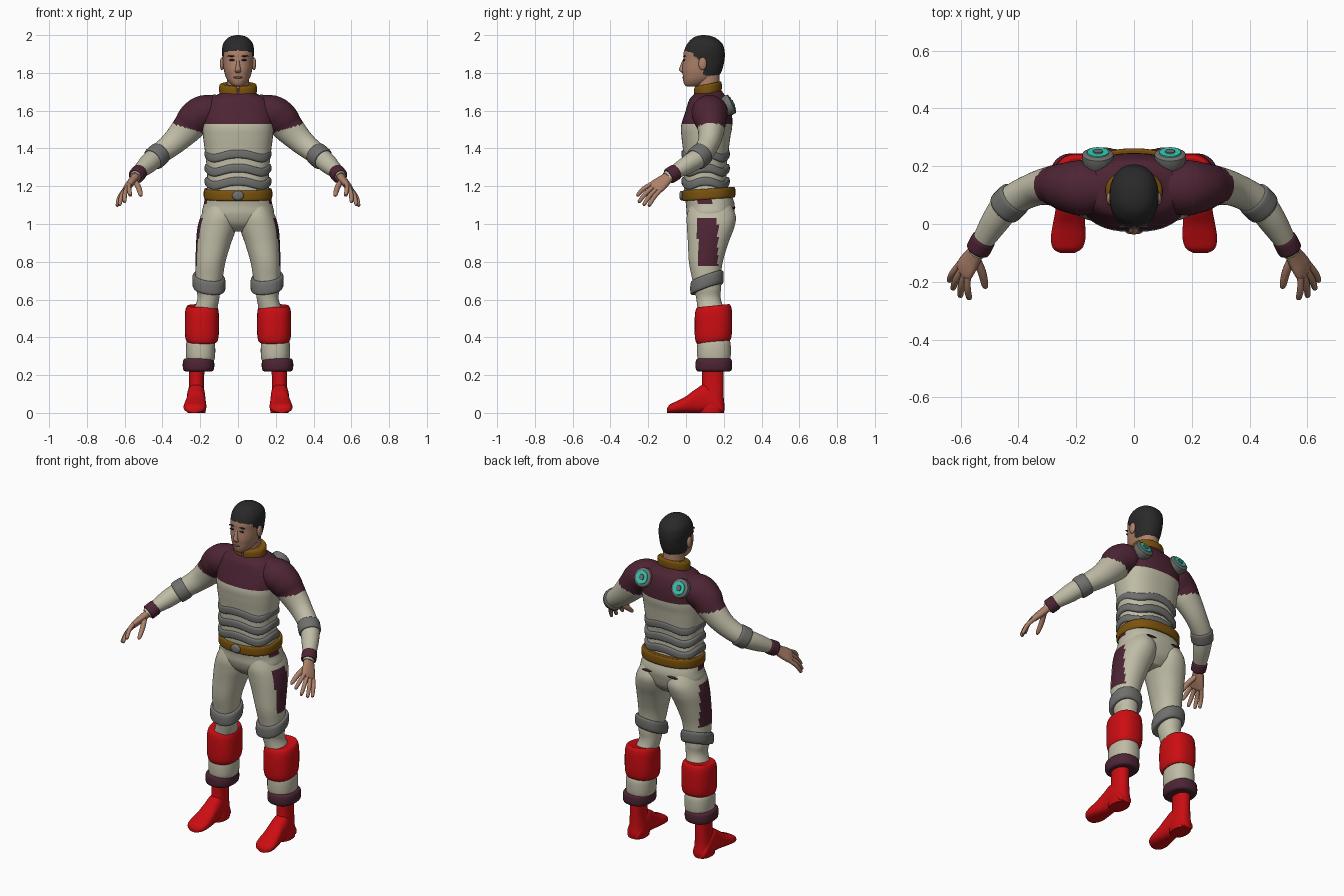
import bpy, bmesh, math
from mathutils import Vector

if "Cube" in bpy.data.objects:
    bpy.data.objects.remove(bpy.data.objects["Cube"])


def material(name, r, g, b):
    m = bpy.data.materials.new(name)
    m.use_nodes = True
    m.diffuse_color = (r, g, b, 1)
    bsdf = m.node_tree.nodes["Principled BSDF"]
    bsdf.inputs["Base Color"].default_value = (r, g, b, 1)
    bsdf.inputs["Roughness"].default_value = 0.7
    return m


maroon = material("maroon cloth", .075, .018, .034)
cream = material("cream cloth", .52, .5, .38)
grey = material("grey armour", .16, .16, .155)
gold = material("dark gold", .2, .085, .004)
red = material("red", .6, .004, .006)
skin = material("skin", .42, .22, .145)
hair = material("black hair", .022, .022, .022)
cyan = material("cyan light", .03, .62, .48)
lips = material("lips", .26, .1, .075)
parts = []


def finish(name, bm, mats, mirror, paint=None):
    bmesh.ops.recalc_face_normals(bm, faces=bm.faces)
    for f in bm.faces:
        if paint:
            f.material_index = int(paint(f.calc_center_median(), f.normal))
    me = bpy.data.meshes.new(name)
    bm.to_mesh(me)
    bm.free()
    for m in mats:
        me.materials.append(m)
    ob = bpy.data.objects.new(name, me)
    bpy.context.collection.objects.link(ob)
    if mirror:
        ob.modifiers.new("Mirror", 'MIRROR')
    parts.append(ob)


def spline(a, b, c, d, t):
    return b + (c - a) * t / 2 + (a * 2 - b * 5 + c * 4 - d) * t * t / 2 + (b * 3 - a - c * 3 + d) * t ** 3 / 2


def loft(name, secs, mats, mirror=False, axis=None, ref=(0, 1, 0), segs=32, sub=6, p=2,
         paint=None, warp=None, skip=None):
    """Smooth skin through sections (x, y, z, radius u, radius v)."""
    pts = [Vector(s) for s in secs]
    pts = [pts[0]] + pts + [pts[-1]]
    path = [spline(*pts[i:i + 4], k / sub) for i in range(len(pts) - 3) for k in range(sub)] + [pts[-1]]
    bm, rings = bmesh.new(), []
    for i, s in enumerate(path):
        c = s.xyz
        t = Vector(axis) if axis else path[min(i + 1, len(path) - 1)].xyz - path[max(i - 1, 0)].xyz
        u = Vector(ref).cross(t).normalized()
        v = t.cross(u).normalized()
        ring = []
        for k in range(segs):
            a = math.tau * (k + .5) / segs
            e = [math.copysign(abs(w) ** (2 / p), w) for w in (math.cos(a), math.sin(a))]
            co = c + u * e[0] * max(s[3], .001) + v * e[1] * max(s[4], .001)
            if warp:
                co.z += warp(co, a)
            ring.append(bm.verts.new(co))
        rings.append(ring)
    for a, b in zip(rings, rings[1:]):
        for k in range(segs):
            j = (k + 1) % segs
            bm.faces.new((a[k], a[j], b[j], b[k]))
    bm.faces.new(rings[0])
    bm.faces.new(rings[-1])
    if skip:
        gone = [f for f in bm.faces if skip(f.calc_center_median())]
        bmesh.ops.delete(bm, geom=gone, context='FACES')
    finish(name, bm, mats, mirror, paint)


def box(z, x0, x1, y0, y1):
    return ((x0 + x1) / 2, (y0 + y1) / 2, z, (x1 - x0) / 2, (y1 - y0) / 2)


def upright(name, rows, mats, **kw):
    loft(name, [box(*r) for r in rows], mats, axis=(0, 0, 1), **kw)


def band(name, z0, z1, x0, x1, y0, y1, mat, edge=.012, **kw):
    """Rounded horizontal cuff."""
    h = z1 - z0
    rows = [(z0 + h * f, x0 + e * edge, x1 - e * edge, y0 + e * edge, y1 - e * edge)
            for f, e in ((0, 2), (0, 1), (.15, .2), (.5, 0), (.85, .2), (1, 1), (1, 2))]
    upright(name, rows, [mat], sub=3, **kw)


def blob(name, loc, size, mat, mirror=False):
    bm = bmesh.new()
    bmesh.ops.create_uvsphere(bm, u_segments=16, v_segments=10, radius=1)
    bmesh.ops.scale(bm, vec=size, verts=bm.verts)
    bmesh.ops.translate(bm, vec=loc, verts=bm.verts)
    finish(name, bm, [mat], mirror)


# Torso: maroon yoke above cream, with a small side tab under the belt
torso = [(.96, .06, .07, .2), (1, .15, .025, .235), (1.05, .19, .004, .252), (1.1, .183, 0, .258),
         (1.16, .17, -.01, .24), (1.22, .163, -.012, .218), (1.3, .166, -.012, .215), (1.38, .175, -.015, .225),
         (1.46, .185, -.024, .235), (1.52, .19, -.026, .245), (1.6, .19, -.002, .242), (1.66, .155, .018, .225),
         (1.69, .1, .045, .2), (1.72, .06, .06, .18)]
upright("torso", [(z, -w, w, a, b) for z, w, a, b in torso], [cream, maroon], p=2.4, segs=48, sub=8,
        paint=lambda c, n: c.z > 1.525 or (1.105 < c.z < 1.14 and .06 < c.y < .13))

# Waist armour rings, belt and collar
for i, z in enumerate((1.215, 1.285, 1.36)):
    band("waist_ring_%d" % (i + 1), z - .022, z + .022, -.177, .177, -.024, .232, grey, .008, p=2.4, segs=64,
         warp=lambda co, a: .011 * math.cos(4 * a))
band("belt", 1.13, 1.185, -.182, .182, -.022, .262, gold, .006, p=2.4, segs=48,
     warp=lambda co, a: (co.y - .1) * .07)
loft("buckle", [(0, -.01, 1.15, .032, .026), (0, -.028, 1.15, .03, .024), (0, -.034, 1.15, .018, .014)],
     [grey], ref=(0, 0, 1), sub=2)
band("collar", 1.685, 1.742, -.1, .1, .042, .19, gold, .008, segs=48,
     warp=lambda co, a: (co.y - .12) * .2, skip=lambda c: abs(c.x) < .012 and c.y < .1)
blob("back_pocket_slits", (.085, .253, 1.085), (.035, .008, .006), maroon, True)

# Back thrusters: grey housing, cyan ring, grey hub
n = Vector((0, .9, .43)).normalized()


def disc(name, steps, mat):
    secs = [(*(Vector((.125, .232, 1.632)) + n * d), r, r) for d, r in steps]
    loft(name, secs, [mat], True, ref=(1, 0, 0), axis=n, sub=1, segs=24)


disc("thruster_housings", ((-.04, .045), (-.01, .056), (.01, .054), (.016, .045)), grey)
disc("thruster_lights", ((.01, .039), (.02, .037)), cyan)
disc("thruster_hubs", ((.01, .02), (.024, .016)), grey)

# Trouser legs with a maroon outer thigh panel
legs = [(1.1, .02, .17, .02, .24), (1.04, .002, .198, .004, .264), (.98, .008, .215, .005, .255),
        (.9, .036, .222, .01, .225), (.8, .066, .225, .015, .195), (.72, .08, .225, .03, .185),
        (.66, .092, .222, .042, .185), (.6, .1, .216, .055, .185), (.5, .12, .25, .065, .215),
        (.38, .14, .26, .07, .21), (.25, .16, .26, .08, .2)]
upright("trouser_legs", legs, [cream, maroon], mirror=True, p=2.15, segs=48, sub=8,
        paint=lambda c, n: n.x > .4 and .062 < c.y < .168 and .775 < c.z < 1.035)
band("knee_pads", .645, .715, .066, .242, .022, .2, grey, .008, mirror=True, p=2.3,
     warp=lambda co, a: (co.y - .085) * .35 + (co.x - .15) * .12)

# Lower leg cuffs
band("red_calf_guards", .375, .565, .1, .282, .045, .245, red, mirror=True, p=2.4,
     warp=lambda co, a: (co.y - .14) * .1)
band("cream_calf_bands", .27, .39, .12, .276, .058, .238, cream, mirror=True, p=2.3)
band("maroon_ankle_cuffs", .22, .288, .125, .293, .05, .245, maroon, mirror=True, p=2.4)

# Boots
upright("boot_shafts", [(.26, .175, .262, .085, .2), (.16, .18, .26, .085, .2), (.08, .175, .265, .075, .2),
                        (.03, .17, .27, .07, .205), (0, .172, .268, .07, .2)], [red], mirror=True, p=2.3)
foot = [(.2, .03, .03), (.18, .045, .07), (.11, .048, .15), (.05, .05, .125), (0, .056, .088),
        (-.05, .06, .062), (-.085, .05, .045), (-.1, .025, .025)]
loft("boot_feet", [(.222 + max(0, .05 - y) * .06, y, h / 2, w, h / 2) for y, w, h in foot], [red], True,
     axis=(0, -1, 0), ref=(0, 0, 1), p=2.5)

# Arms with short maroon sleeves
arm = [(.08, .125, 1.62, .06, .07), (.17, .125, 1.595, .09, .095), (.225, .128, 1.56, .092, .088),
       (.27, .133, 1.505, .082, .072), (.345, .12, 1.428, .065, .058), (.43, .075, 1.36, .054, .054),
       (.48, .01, 1.315, .05, .048), (.53, -.07, 1.268, .034, .036), (.545, -.1, 1.247, .028, .032)]
loft("arms", arm, [cream, maroon], True, segs=40, sub=10,
     paint=lambda c, n: c.z > 1.505 + (c.x - .26) * .31)


def arm_band(name, a, b, r, mat):
    a, b = Vector(a), Vector(b)
    secs = [(*a.lerp(b, f), r * s, r * s) for f, s in ((0, .8), (.05, .97), (.5, 1), (.95, .97), (1, .8))]
    loft(name, secs, [mat], True, axis=b - a, sub=3)


arm_band("elbow_bands", (.41, .092, 1.376), (.45, .052, 1.342), .063, grey)
arm_band("wrist_cuffs", (.519, -.05, 1.278), (.541, -.092, 1.252), .043, maroon)

# Hands: flat palm, four fingers and a thumb
wide = Vector((.44, .74, -.51))
palm = Vector((.59, -.165, 1.19))
flat = Vector((.055, -.1, -.075)).cross(wide)
loft("palms", [(.535, -.08, 1.262, .026, .022), (.558, -.115, 1.23, .036, .021), (.578, -.145, 1.206, .043, .019),
               (*palm, .042, .015), (.594, -.172, 1.184, .03, .008)], [skin], True, ref=flat, p=2.3)


def digit(name, path, r):
    secs = [(*q, r * s, r * s) for q, s in zip(path, (1, 1.05, .85, .3))]
    loft(name, secs, [skin], True, ref=(1, 0, 0), segs=12, sub=4)


tips = {"index": (.57, -.26, 1.15), "middle": (.602, -.252, 1.115), "ring": (.628, -.226, 1.1),
        "little": (.641, -.198, 1.095)}
for i, (name, tip) in enumerate(tips.items()):
    root, tip = palm + wide * (i - 1.5) * .022, Vector(tip)
    bend = root.lerp(tip, .5) + Vector((.004, 0, .008))
    digit(name + "_fingers", (root.lerp(tip, -.1), bend, root.lerp(tip, .93), tip), .0115)
digit("thumbs", ((.548, -.115, 1.23), (.527, -.165, 1.195), (.516, -.21, 1.158), (.514, -.223, 1.147)), .014)

# Neck and head; hair is the part above a stepped hairline
loft("neck", [(0, .122, 1.65, .066, .06), (0, .12, 1.72, .06, .06), (0, .115, 1.82, .06, .062)],
     [skin], axis=(0, 0, 1))


def is_hair(c, n):
    if c.y < .035:
        return c.z > 1.918 - abs(c.x) * .1
    if c.y < .075:
        return c.z > 1.895 - (c.y - .035) * .8
    return c.z > (1.84 if c.y < .095 else 1.785)


head = [(1.728, .02, .005, .06), (1.738, .036, -.008, .1), (1.76, .055, -.015, .145), (1.785, .067, -.017, .175),
        (1.82, .076, -.02, .193), (1.87, .081, -.015, .204), (1.91, .085, -.012, .205), (1.95, .08, .004, .195),
        (1.98, .06, .03, .165), (1.994, .036, .055, .135), (2, .008, .085, .1)]
upright("head", [(z, -w, w, a, b) for z, w, a, b in head], [skin, hair], p=2.2, segs=56, sub=8, paint=is_hair)

# Face details
loft("nose", [(0, -.008, 1.876, .007, .006), (0, -.016, 1.85, .009, .01), (0, -.023, 1.82, .014, .014),
              (0, -.019, 1.808, .017, .012), (0, -.012, 1.798, .008, .006)], [skin], axis=(0, 0, -1), segs=16)
blob("ears", (.085, .088, 1.848), (.011, .022, .034), skin, True)
blob("eyes", (.033, -.011, 1.868), (.015, .005, .005), hair, True)
blob("eyebrows", (.035, -.009, 1.889), (.02, .006, .004), hair, True)
blob("mouth", (0, -.013, 1.776), (.024, .007, .006), lips)

# Smooth shading with crisp rims
bpy.ops.object.select_all(action='DESELECT')
for ob in parts:
    ob.select_set(True)
bpy.context.view_layer.objects.active = parts[0]
bpy.ops.object.shade_smooth_by_angle(angle=math.radians(50))
